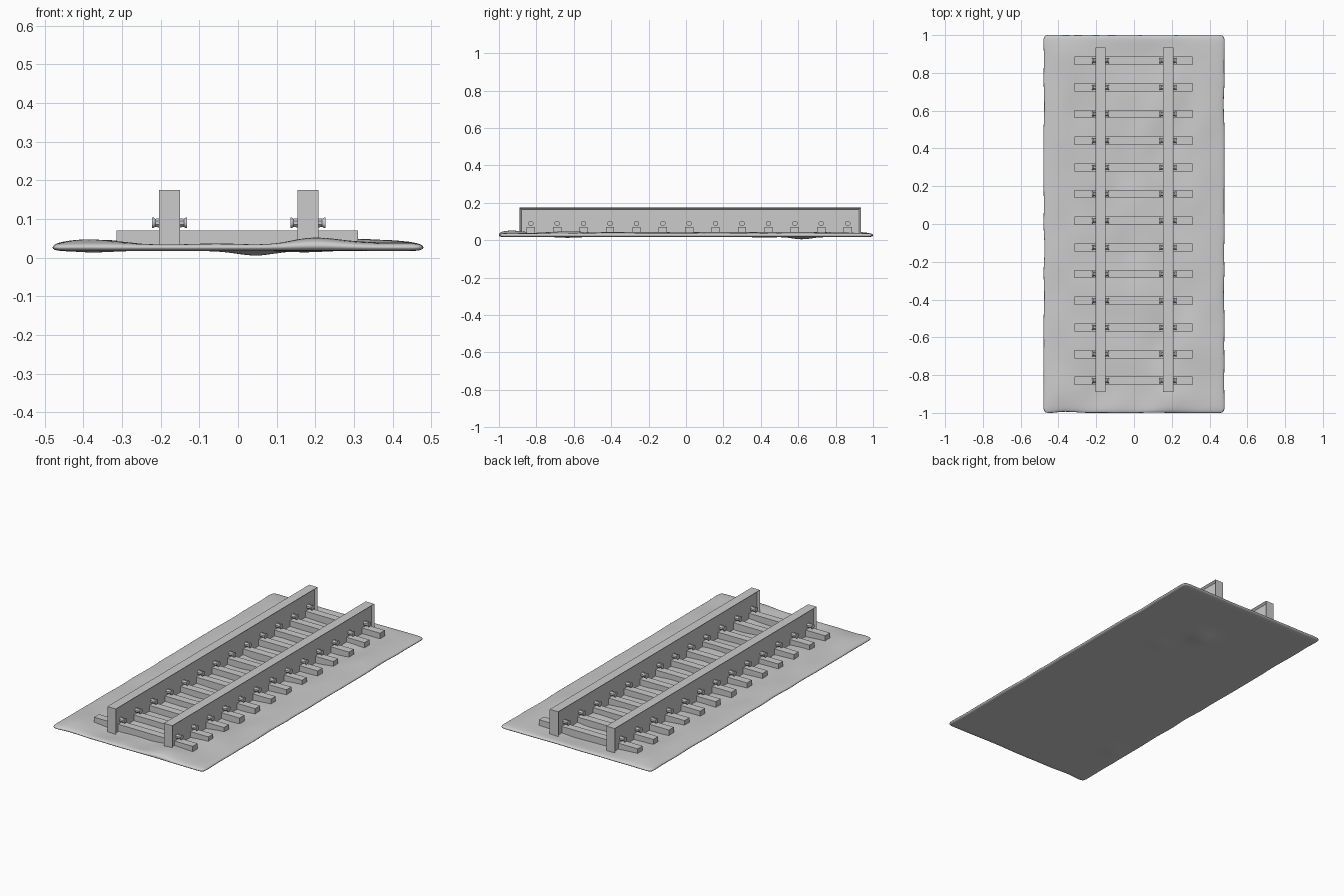
import bpy, bmesh, math
from mathutils import Matrix, Vector, noise

cube = bpy.data.objects.get("Cube")
if cube:
    bpy.data.objects.remove(cube, do_unlink=True)

grey = bpy.data.materials.new("plain_grey")
grey.use_nodes = True
colour = (0.6, 0.6, 0.6, 1)
grey.diffuse_color = colour
grey.node_tree.nodes["Principled BSDF"].inputs["Base Color"].default_value = colour


def finish(bm, name, smooth=None):
    """Turn a bmesh into a named object, optionally smooth shaded."""
    bmesh.ops.recalc_face_normals(bm, faces=bm.faces)
    mesh = bpy.data.meshes.new(name)
    bm.to_mesh(mesh)
    bm.free()
    mesh.materials.append(grey)
    obj = bpy.data.objects.new(name, mesh)
    bpy.context.collection.objects.link(obj)
    if smooth:
        bpy.ops.object.select_all(action="DESELECT")
        obj.select_set(True)
        bpy.context.view_layer.objects.active = obj
        bpy.ops.object.shade_smooth_by_angle(angle=math.radians(smooth))
    return obj


def add_box(bm, low, high):
    low, high = Vector(low), Vector(high)
    matrix = Matrix.Translation((low + high) / 2) @ Matrix.Diagonal((*(high - low), 1))
    return bmesh.ops.create_cube(bm, size=1, matrix=matrix)["verts"]


def bump(x, y, cx, cy, r):
    return math.exp(-((x - cx) ** 2 + (y - cy) ** 2) / r ** 2)


# Uneven ground slab: flat underside with a few lumps, rolling top
WIDTH, LENGTH = 0.482, 1.003
bm = bmesh.new()
bmesh.ops.create_grid(bm, x_segments=20, y_segments=40, size=1,
                      matrix=Matrix.Diagonal((WIDTH, LENGTH, 1, 1)))
top = bm.verts[:]
bottom_faces = bm.faces[:]
ext = bmesh.ops.extrude_face_region(bm, geom=bottom_faces, use_keep_orig=True)
upper = [v for v in ext["geom"] if isinstance(v, bmesh.types.BMVert)]
upper_set = set(upper)
for v in bm.verts:
    x, y = v.co.x, v.co.y
    inset = min(WIDTH - abs(x), LENGTH - abs(y))
    if v in upper_set:
        side = min(1, max(0, (abs(x) - 0.2) / 0.15))
        n = noise.noise(Vector((x * 7, y * 4, 3)))
        fade = min(1, inset / 0.08)
        v.co.z = 0.036 + fade * (n * 0.013 + side * 0.007)
        v.co.z += 0.02 * bump(x, y, 0.2, -0.93, 0.08)
    else:
        v.co.z = 0.017 - 0.018 * bump(x, y, 0.045, 0.62, 0.055)
        v.co.z -= 0.009 * bump(x, y, 0.17, 0.42, 0.035)
        v.co.z -= 0.008 * bump(x, y, -0.37, -0.63, 0.04)
    # Wavy outline, left straight at the corners
    if inset < 0.001:
        wave = 0.012 * abs(noise.noise(Vector((x * 4, y * 4, 9))))
        if abs(x) > WIDTH - 0.001 and abs(y) < LENGTH - 0.06:
            v.co.x -= math.copysign(wave, x)
        elif abs(x) < WIDTH - 0.06:
            v.co.y -= math.copysign(wave, y)
ground = finish(bm, "ground", 180)
sub = ground.modifiers.new("smooth", "SUBSURF")
sub.levels = sub.render_levels = 2

# Two rails with recessed webs
RAIL_X = {"left_rail": 0.181, "right_rail": -0.177}
for name, x in RAIL_X.items():
    bm = bmesh.new()
    add_box(bm, (x - 0.027, -0.89, 0.022), (x + 0.027, 0.935, 0.175))
    bm.normal_update()
    sides = [f for f in bm.faces if abs(f.normal.x) > 0.9]
    bmesh.ops.inset_individual(bm, faces=sides, thickness=0.014, depth=-0.012)
    finish(bm, name)

# Sleepers and the bolts through the rails above each one
BOLT_PROFILE = [(0.011, 0.010), (0.030, 0.010), (0.037, 0.009),
                (0.042, 0.012), (0.045, 0.012)]
SIDES = 8
for i in range(13):
    y = -0.83 + i * 0.1412
    bm = bmesh.new()
    add_box(bm, (-0.315, y - 0.022, 0.025), (0.31, y + 0.022, 0.07))
    finish(bm, f"sleeper_{i + 1}")

    bm = bmesh.new()
    for x in RAIL_X.values():
        for sign in (-1, 1):
            rings = []
            for along, radius in BOLT_PROFILE:
                ring = []
                for k in range(SIDES):
                    a = math.tau * (k + 0.5) / SIDES
                    ring.append(bm.verts.new((x + sign * along,
                                              y + radius * 1.25 * math.cos(a),
                                              0.09 + radius * 1.25 * math.sin(a))))
                rings.append(ring)
            for a, b in zip(rings, rings[1:]):
                for k in range(SIDES):
                    j = (k + 1) % SIDES
                    bm.faces.new((a[k], a[j], b[j], b[k]))
            bm.faces.new(rings[0])
            bm.faces.new(rings[-1])
    finish(bm, f"bolts_{i + 1}", 40)
